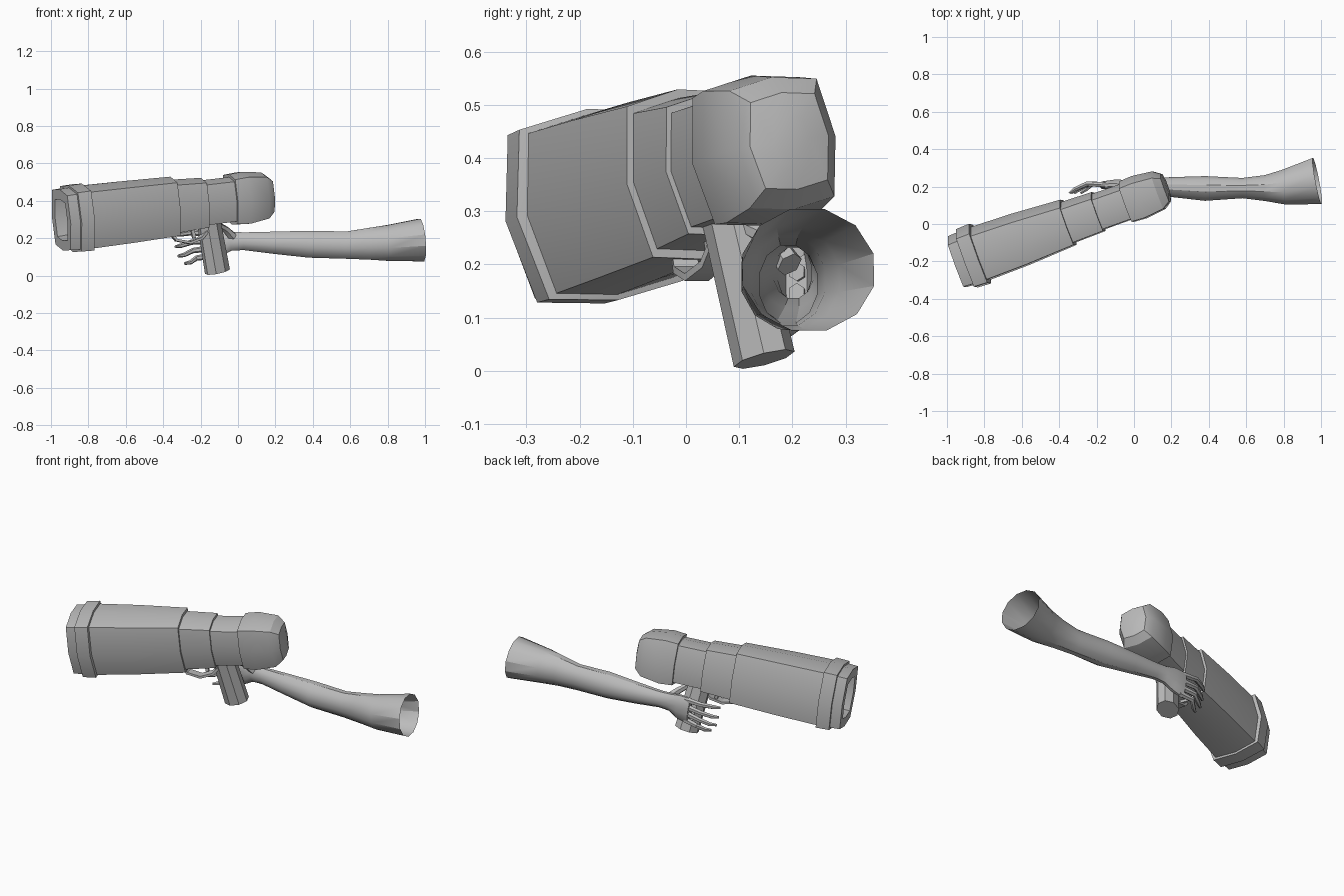
import bpy, bmesh, math
from mathutils import Vector, Matrix

if "Cube" in bpy.data.objects:
    bpy.data.objects.remove(bpy.data.objects["Cube"])

gray = bpy.data.materials.new("plain_gray")
gray.diffuse_color = (0.5, 0.5, 0.5, 1)
gray.use_nodes = True
gray.node_tree.nodes["Principled BSDF"].inputs["Base Color"].default_value = gray.diffuse_color

# Launcher frame: axis runs from muzzle to rear, turned, pitched and rolled
YAW, PITCH, ROLL = math.radians(19.5), math.radians(6.5), math.radians(7.5)
ORIGIN = Vector((-0.945, -0.2, 0.297))
AXIS = Vector((math.cos(YAW) * math.cos(PITCH), math.sin(YAW) * math.cos(PITCH), math.sin(PITCH)))
SIDE = Matrix.Rotation(ROLL, 3, AXIS) @ Vector((-math.sin(YAW), math.cos(YAW), 0))
UP = AXIS.cross(SIDE)


def loft(name, rings, cap_start=True, cap_end=True):
    """Skin a list of rings with quads."""
    bm = bmesh.new()
    rows = [[bm.verts.new(p) for p in ring] for ring in rings]
    n = len(rows[0])
    for r0, r1 in zip(rows, rows[1:]):
        for i in range(n):
            j = (i + 1) % n
            bm.faces.new((r0[i], r0[j], r1[j], r1[i]))
    if cap_start:
        bm.faces.new(rows[0][::-1])
    if cap_end:
        bm.faces.new(rows[-1])
    bmesh.ops.recalc_face_normals(bm, faces=bm.faces[:])
    mesh = bpy.data.meshes.new(name)
    bm.to_mesh(mesh)
    bm.free()
    mesh.materials.append(gray)
    ob = bpy.data.objects.new(name, mesh)
    bpy.context.collection.objects.link(ob)
    bpy.ops.object.select_all(action='DESELECT')
    ob.select_set(True)
    bpy.context.view_layer.objects.active = ob
    bpy.ops.object.shade_smooth_by_angle(angle=math.radians(30))
    return ob


# Bulged-square section, slightly narrower at the bottom
SECTION = [(0.98, 1), (0, 1.13), (-0.98, 1), (-1.21, 0), (-0.95, -1), (0, -1.12), (0.95, -1), (1.19, 0)]


def body(name, stations):
    """Launcher part from (distance along axis, half width, half height)."""
    loft(name, [[ORIGIN + AXIS * s + SIDE * (a * u) + UP * (b * v) for u, v in SECTION]
                for s, a, b in stations])


def tube(name, path, n, ref=Vector((0, 0, 1)), **caps):
    """Tube through (x, y, z, half width, half height) points."""
    pts = [Vector(p[:3]) for p in path]
    k = 1 / math.cos(math.pi / n) if n in (4, 8) else 1.02
    rings = []
    for i, p in enumerate(path):
        t = (pts[min(i + 1, len(pts) - 1)] - pts[max(i - 1, 0)]).normalized()
        h = t.cross(ref).normalized()
        u = h.cross(t)
        angles = [math.tau * (j + 0.5) / n for j in range(n)]
        rings.append([pts[i] + h * (p[3] * k * math.cos(a)) + u * (p[4] * k * math.sin(a))
                      for a in angles])
    return loft(name, rings, **caps)


# Launcher body: hollow muzzle, barrel, stepped middle, neck and rear cap
body("muzzle", [(0.13, 0.07, 0.09), (0.0, 0.08, 0.1), (0.0, 0.122, 0.148),
                (0.055, 0.125, 0.15), (0.055, 0.14, 0.16), (0.13, 0.143, 0.162),
                (0.135, 0.12, 0.145)])
body("barrel", [(0.12, 0.127, 0.153), (0.36, 0.122, 0.15), (0.634, 0.108, 0.144)])
body("middle_section", [(0.62, 0.097, 0.13), (0.806, 0.093, 0.121)])
body("neck", [(0.79, 0.085, 0.109), (0.98, 0.084, 0.108)])
body("rear_cap", [(0.966, 0.097, 0.121), (1.04, 0.101, 0.126), (1.15, 0.09, 0.112),
                  (1.19, 0.066, 0.082), (1.2, 0.03, 0.04)])

# Pistol grip, trigger guard and trigger
tube("grip", [(-0.16, 0.08, 0.31, 0.05, 0.06), (-0.11, 0.147, 0.022, 0.053, 0.064)], 8, ref=AXIS)
tube("trigger_guard", [(x, y, z, 0.024, 0.007) for x, y, z in
                       ((-0.37, -0.005, 0.235), (-0.33, 0.0, 0.19), (-0.26, 0.02, 0.176),
                        (-0.2, 0.05, 0.2), (-0.16, 0.07, 0.25))], 4)
tube("trigger", [(-0.25, 0.045, 0.28, 0.01, 0.012), (-0.235, 0.047, 0.2, 0.008, 0.008)], 4, ref=AXIS)

# Arm: open at the shoulder, tapering through the wrist into a flat palm
tube("arm", [(0.98, 0.23, 0.19, 0.127, 0.116), (0.8, 0.196, 0.174, 0.094, 0.097),
             (0.7, 0.192, 0.17, 0.07, 0.086), (0.58, 0.192, 0.163, 0.055, 0.074),
             (0.38, 0.19, 0.168, 0.067, 0.073), (0.19, 0.198, 0.176, 0.053, 0.06),
             (0.03, 0.202, 0.184, 0.038, 0.048), (-0.04, 0.204, 0.184, 0.032, 0.052),
             (-0.1, 0.208, 0.175, 0.03, 0.073), (-0.17, 0.208, 0.165, 0.02, 0.08)],
     12, cap_start=False)

# Four spread fingers, slightly curled
for i, (z0, tip_x, tip_z) in enumerate([(0.227, -0.345, 0.215), (0.187, -0.335, 0.155),
                                        (0.147, -0.32, 0.105), (0.106, -0.285, 0.065)]):
    mid_x = (tip_x - 0.16) / 2
    tube(f"finger_{i + 1}", [(-0.14, 0.208, z0, 0.016, 0.018),
                             (mid_x, 0.215, (z0 + tip_z) / 2 + 0.008, 0.014, 0.014),
                             (tip_x + 0.03, 0.187, tip_z + 0.005, 0.012, 0.012),
                             (tip_x, 0.165, tip_z, 0.007, 0.007)], 6)

# Thumb wrapping over the back of the grip
tube("thumb", [(-0.02, 0.195, 0.2, 0.024, 0.026), (-0.065, 0.165, 0.245, 0.019, 0.02),
               (-0.1, 0.12, 0.268, 0.015, 0.016), (-0.17, 0.125, 0.265, 0.009, 0.009)], 6)
